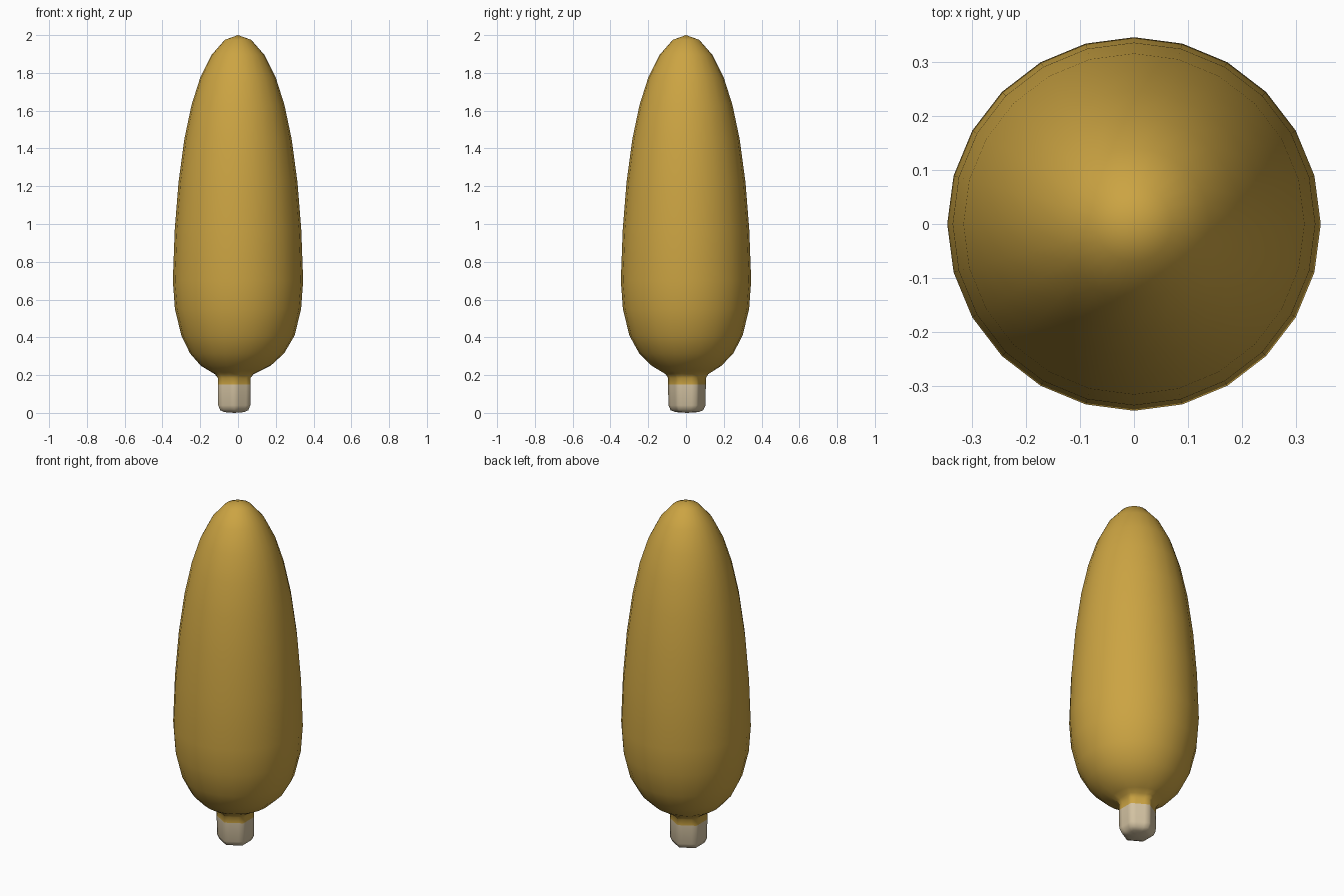
import bpy, bmesh, math

if "Cube" in bpy.data.objects:
    bpy.data.objects.remove(bpy.data.objects["Cube"])

SIDES = 24


def material(name, rgb):
    m = bpy.data.materials.new(name)
    m.diffuse_color = (*rgb, 1)
    m.use_nodes = True
    m.node_tree.nodes["Principled BSDF"].inputs["Base Color"].default_value = m.diffuse_color
    return m


def ring_radius(a, r, hexness):
    # blend from round to a hexagon with corners along y
    t = (a + math.pi / 6) % (math.pi / 3) - math.pi / 6
    return r * (1 - hexness + hexness * math.cos(math.pi / 6) / math.cos(t))


def loft(name, rings, mat):
    # rings: radius, z, centre x, hexness; radius 0 closes to a point
    bm = bmesh.new()
    prev = None
    for r, z, cx, hexness in rings:
        cy = -cx * 0.25
        if r == 0:
            cur = [bm.verts.new((cx, cy, z))]
        else:
            cur = []
            for i in range(SIDES):
                a = 2 * math.pi * i / SIDES
                q = ring_radius(a, r, hexness)
                cur.append(bm.verts.new((cx + q * math.cos(a), cy + q * math.sin(a), z)))
        if prev:
            for i in range(SIDES):
                j = (i + 1) % SIDES
                if len(prev) == 1:
                    bm.faces.new((prev[0], cur[j], cur[i]))
                elif len(cur) == 1:
                    bm.faces.new((prev[i], prev[j], cur[0]))
                else:
                    bm.faces.new((prev[i], prev[j], cur[j], cur[i]))
        prev = cur
    bmesh.ops.recalc_face_normals(bm, faces=bm.faces)
    for f in bm.faces:
        f.smooth = True
    me = bpy.data.meshes.new(name)
    bm.to_mesh(me)
    bm.free()
    me.materials.append(mat)
    ob = bpy.data.objects.new(name, me)
    bpy.context.collection.objects.link(ob)
    return ob


gold = material("golden brown", (0.60, 0.37, 0.055))
wood = material("pale wood", (0.65, 0.54, 0.36))

# Coated body with a neck flowing into the stick
neck = [(0.1, 0.15, -0.02, 1), (0.1, 0.185, -0.02, 1), (0.113, 0.205, -0.02, 0.7),
        (0.14, 0.222, -0.017, 0.3), (0.185, 0.25, -0.012, 0), (0.249, 0.315, -0.005, 0)]
profile = [(0.3, 0.41), (0.334, 0.55), (0.345, 0.70), (0.335, 0.97), (0.315, 1.22),
           (0.284, 1.45), (0.246, 1.63), (0.2, 1.775), (0.14, 1.895), (0.07, 1.975), (0, 2.0)]
loft("coated_body", neck + [(r, z, 0, 0) for r, z in profile], gold)

# Short rounded stick
loft("stick", [(0, 0, -0.02, 1), (0.06, 0.004, -0.02, 1), (0.086, 0.014, -0.02, 1),
               (0.098, 0.04, -0.02, 1), (0.1, 0.15, -0.02, 1)], wood)
